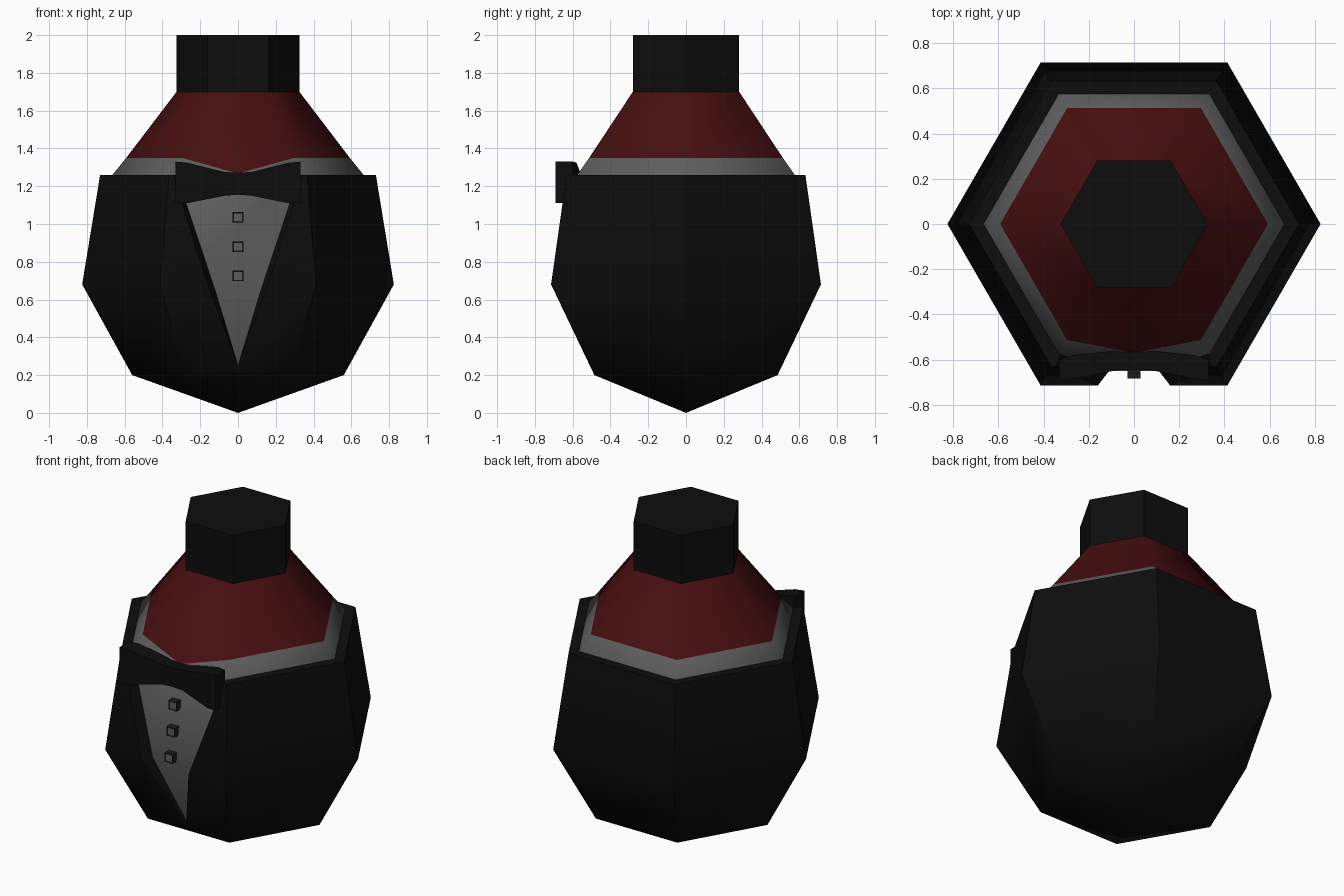
import bpy, bmesh
from math import cos, sin, radians
from mathutils import Matrix

if "Cube" in bpy.data.objects:
    bpy.data.objects.remove(bpy.data.objects["Cube"])


def material(name, rgb):
    m = bpy.data.materials.new(name)
    m.use_nodes = True
    m.diffuse_color = (*rgb, 1)
    bsdf = m.node_tree.nodes["Principled BSDF"]
    bsdf.inputs["Base Color"].default_value = (*rgb, 1)
    bsdf.inputs["Roughness"].default_value = 0.8
    return m


BLACK = material("black cloth", (0.004, 0.004, 0.004))
RED = material("dark red", (0.062, 0.0045, 0.005))
WHITE = material("shirt white", (0.11, 0.11, 0.11))
TRIM = material("button trim", (0.012, 0.012, 0.012))


def finish(name, bm, mats, smooth=None):
    """Turn a bmesh into a linked object."""
    bmesh.ops.remove_doubles(bm, verts=bm.verts, dist=0.0001)
    bmesh.ops.recalc_face_normals(bm, faces=bm.faces)
    me = bpy.data.meshes.new(name)
    bm.to_mesh(me)
    bm.free()
    for m in mats:
        me.materials.append(m)
    ob = bpy.data.objects.new(name, me)
    bpy.context.scene.collection.objects.link(ob)
    if smooth:
        bpy.ops.object.select_all(action='DESELECT')
        ob.select_set(True)
        bpy.context.view_layer.objects.active = ob
        bpy.ops.object.shade_smooth_by_angle(angle=radians(smooth))
    return ob


def hex_point(k, r, z):
    """Corner k of a hexagon, counted from the front left corner."""
    a = radians(60 * k - 60)
    return (r * cos(a), r * sin(a), z)


def face(bm, points, mat=0):
    f = bm.faces.new([bm.verts.new(p) for p in points])
    f.material_index = mat


# Jacket: open hexagonal shell with a V-shaped front
outer = [(0.56, 0.20), (0.825, 0.68), (0.73, 1.26)]
vee_out = [(0, -0.508, 0.25), (0.16, -0.714, 0.68), (0.345, -0.632, 1.26)]
vee_in = [(0, -0.495, 0.25), (0.13, -0.648, 0.68), (0.325, -0.576, 1.26)]


def flip(p):
    return (-p[0], p[1], p[2])


columns = [vee_out]
columns += [[hex_point(k, r, z) for r, z in outer] for k in range(6)]
columns += [[flip(p) for p in vee_out]]

bm = bmesh.new()
for a, b in zip(columns, columns[1:]):
    for i in range(2):
        face(bm, [a[i], b[i], b[i + 1], a[i + 1]])
face(bm, [columns[6][0], columns[1][0], vee_out[0]])
for k in range(6):
    face(bm, [(0, 0, 0), hex_point(k + 1, *outer[0]), hex_point(k, *outer[0])])
# top rim
rim_in = [vee_in[2]] + [hex_point(k, 0.66, 1.26) for k in range(6)] + [flip(vee_in[2])]
for i in range(7):
    face(bm, [columns[i][2], columns[i + 1][2], rim_in[i + 1], rim_in[i]])
# lapel edges
for i in range(2):
    edge = [vee_out[i], vee_out[i + 1], vee_in[i + 1], vee_in[i]]
    face(bm, edge)
    face(bm, [flip(p) for p in edge])
finish("jacket", bm, [BLACK], 50)

# Shirt, collar and red neck: one tapering hexagonal body
rows = [(0.57, 0.25), (0.75, 0.68), (0.665, 1.26), (0.592, 1.35), (0.325, 1.70)]
bm = bmesh.new()
for i, (lo, hi) in enumerate(zip(rows, rows[1:])):
    for k in range(6):
        if i == 2 and k == 5:
            continue
        face(bm, [hex_point(k, *lo), hex_point(k + 1, *lo),
                  hex_point(k + 1, *hi), hex_point(k, *hi)], int(i == 3))
# pointed collar opening at the front
tip = (0, -0.57, 1.267)
right_lo, left_lo = hex_point(5, *rows[2]), hex_point(0, *rows[2])
right_hi, left_hi = hex_point(5, *rows[3]), hex_point(0, *rows[3])
face(bm, [right_hi, tip, left_hi], 1)
face(bm, [right_lo, tip, right_hi])
face(bm, [right_lo, left_lo, tip])
face(bm, [left_lo, left_hi, tip])
finish("shirt_and_neck", bm, [WHITE, RED], 50)

# Cap on the neck
bm = bmesh.new()
bmesh.ops.create_cone(bm, cap_ends=True, segments=6, radius1=0.325, radius2=0.325,
                      depth=0.30, matrix=Matrix.Translation((0, 0, 1.85))
                      @ Matrix.Rotation(radians(30), 4, 'Z'))
# keep one corner on the x axis
if max(v.co.x for v in bm.verts) < 0.32:
    bmesh.ops.rotate(bm, verts=bm.verts, cent=(0, 0, 0),
                     matrix=Matrix.Rotation(radians(30), 3, 'Z'))
finish("cap", bm, [BLACK])

# Bow tie: half of it lofted through sections, then mirrored
# section: x, front y, back y, bottom z, top z
sections = [(0, -0.645, -0.56, 1.155, 1.272), (0.07, -0.645, -0.56, 1.15, 1.275),
            (0.27, -0.685, -0.58, 1.11, 1.325), (0.33, -0.69, -0.60, 1.11, 1.33)]
loops = [[(x, f, lo), (x, f, hi), (x, b, hi), (x, b, lo)] for x, f, b, lo, hi in sections]
bm = bmesh.new()
for a, b in zip(loops, loops[1:]):
    for i in range(4):
        j = (i + 1) % 4
        face(bm, [a[i], a[j], b[j], b[i]])
face(bm, loops[-1])
bow = finish("bow_tie", bm, [BLACK])
bow.modifiers.new("mirror", 'MIRROR')

# Shirt buttons: small boxes with an inset pale front
for n, z in enumerate((0.725, 0.88, 1.035)):
    y = -0.648 + (z - 0.68) * 0.125
    bm = bmesh.new()
    bmesh.ops.create_cube(bm, size=1, matrix=Matrix.Translation((0, y - 0.015, z))
                          @ Matrix.Diagonal((0.056, 0.05, 0.056, 1)))
    front = [f for f in bm.faces if f.normal.y < -0.9]
    bmesh.ops.inset_region(bm, faces=front, thickness=0.011, depth=-0.005)
    front[0].material_index = 1
    finish(f"button_{n + 1}", bm, [TRIM, WHITE])
